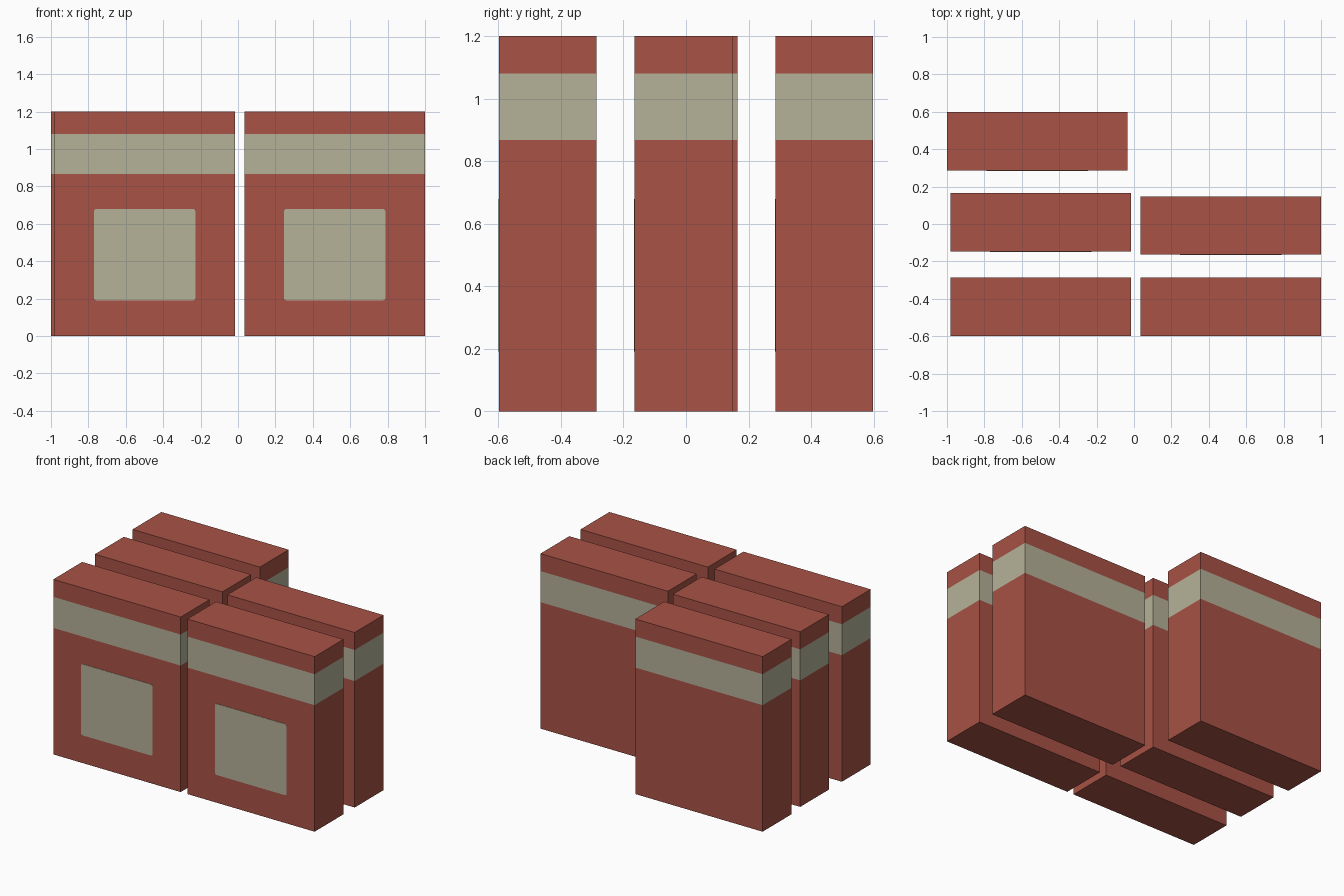
import bpy, bmesh, math

if "Cube" in bpy.data.objects:
    bpy.data.objects.remove(bpy.data.objects["Cube"])


def material(name, rgb):
    m = bpy.data.materials.new(name)
    m.diffuse_color = (*rgb, 1)
    m.use_nodes = True
    m.node_tree.nodes["Principled BSDF"].inputs["Base Color"].default_value = m.diffuse_color
    return m


RED = material("brick red", (0.392, 0.084, 0.061))
BEIGE = material("pale olive beige", (0.462, 0.440, 0.314))

W, D, H = 0.966, 0.312, 1.2      # carton size
BAND = (0.867, 1.08)             # height range of the stripe


def add_object(name, bm, mats):
    me = bpy.data.meshes.new(name)
    bmesh.ops.recalc_face_normals(bm, faces=bm.faces)
    bm.to_mesh(me)
    bm.free()
    for m in mats:
        me.materials.append(m)
    ob = bpy.data.objects.new(name, me)
    bpy.context.collection.objects.link(ob)
    return ob


def carton(name, x, y):
    # Box with a stripe cut all the way round
    bm = bmesh.new()
    bmesh.ops.create_cube(bm, size=1)
    for v in bm.verts:
        v.co = (x + v.co.x * W, y + v.co.y * D, (v.co.z + 0.5) * H)
    for z in BAND:
        bmesh.ops.bisect_plane(bm, geom=bm.verts[:] + bm.edges[:] + bm.faces[:],
                               plane_co=(0, 0, z), plane_no=(0, 0, 1))
    for f in bm.faces:
        f.material_index = int(BAND[0] < f.calc_center_median().z < BAND[1])
    add_object(name, bm, [RED, BEIGE])

    # Thin label with slightly rounded corners on the front face
    bm = bmesh.new()
    hw, hh, r, zc = 0.271, 0.244, 0.012, 0.435
    front, verts = y - D / 2, []
    for i, (sx, sz) in enumerate([(1, 1), (-1, 1), (-1, -1), (1, -1)]):
        for k in range(4):
            a = math.radians(90 * i + 30 * k)
            verts.append(bm.verts.new((x + sx * (hw - r) + r * math.cos(a),
                                       front - 0.002,
                                       zc + sz * (hh - r) + r * math.sin(a))))
    face = bm.faces.new(verts)
    ext = bmesh.ops.extrude_face_region(bm, geom=[face], use_keep_orig=True)
    for v in ext["geom"]:
        if isinstance(v, bmesh.types.BMVert):
            v.co.y = front + 0.001
    add_object(name + "_label", bm, [BEIGE])


# Loose stack of five cartons, two columns
carton("front_left_carton", -0.499, -0.442)
carton("front_right_carton", 0.517, -0.442)
carton("middle_left_carton", -0.499, 0.009)
carton("middle_right_carton", 0.517, -0.008)
carton("back_left_carton", -0.517, 0.442)
